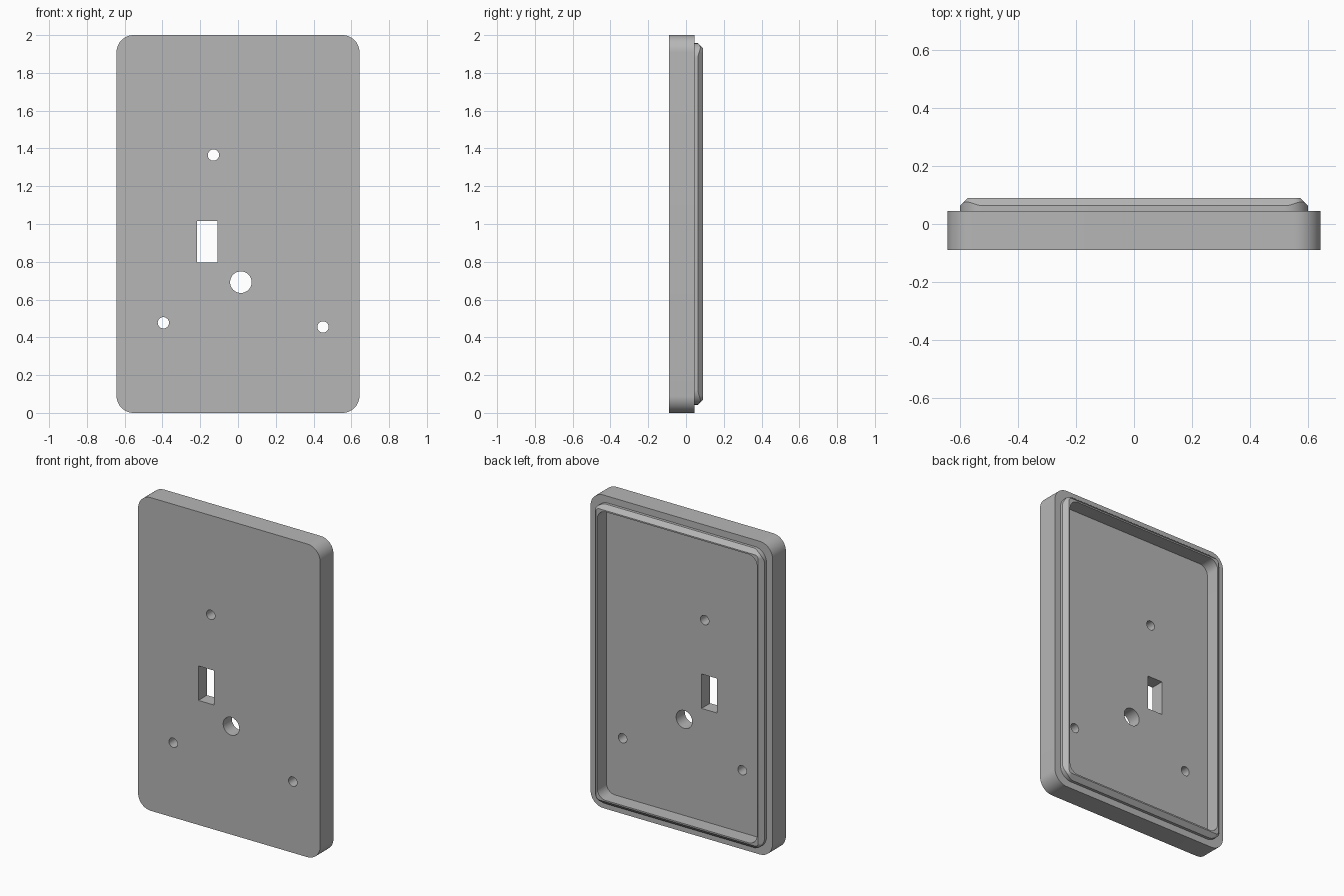
import bpy, bmesh, math

if "Cube" in bpy.data.objects:
    bpy.data.objects.remove(bpy.data.objects["Cube"], do_unlink=True)

MID_Z = 1.0

grey = bpy.data.materials.new("plain grey")
grey.use_nodes = True
colour = (0.47, 0.47, 0.47, 1)
grey.diffuse_color = colour
grey.node_tree.nodes["Principled BSDF"].inputs["Base Color"].default_value = colour


def rounded_rect(half_x, half_z, radius, steps=12):
    """Rounded rectangle outline in x and z, centred on the plate."""
    points = []
    for corner, (sx, sz) in enumerate([(1, 1), (-1, 1), (-1, -1), (1, -1)]):
        for i in range(steps + 1):
            a = math.pi / 2 * (corner + i / steps)
            points.append((sx * (half_x - radius) + radius * math.cos(a),
                           MID_Z + sz * (half_z - radius) + radius * math.sin(a)))
    return points


def circle(x, z, radius, steps=32):
    return [(x + radius * math.cos(math.tau * i / steps),
             z + radius * math.sin(math.tau * i / steps)) for i in range(steps)]


def loft(name, sections):
    """Closed solid through matching outlines, each given as (y, points)."""
    bm = bmesh.new()
    rings = [[bm.verts.new((x, y, z)) for x, z in pts] for y, pts in sections]
    for a, b in zip(rings, rings[1:]):
        for i in range(len(a)):
            j = (i + 1) % len(a)
            bm.faces.new((a[i], a[j], b[j], b[i]))
    bm.faces.new(rings[0])
    bm.faces.new(rings[-1])
    bmesh.ops.recalc_face_normals(bm, faces=bm.faces)
    mesh = bpy.data.meshes.new(name)
    bm.to_mesh(mesh)
    bm.free()
    mesh.materials.append(grey)
    obj = bpy.data.objects.new(name, mesh)
    bpy.context.collection.objects.link(obj)
    return obj


def combine(target, tool, operation):
    """Apply a boolean and discard the tool."""
    tool.hide_render = True
    mod = target.modifiers.new(operation.title(), "BOOLEAN")
    mod.operation, mod.object, mod.solver = operation, tool, "EXACT"
    bpy.context.view_layer.objects.active = target
    bpy.ops.object.modifier_apply(modifier=mod.name)
    bpy.data.objects.remove(tool, do_unlink=True)


def prism(name, outline, front=-0.2, back=0.2):
    return loft(name, [(front, outline), (back, outline)])


# Main plate
plate = prism("cover_plate", rounded_rect(0.643, 1.0, 0.09), -0.09, 0.045)

# Raised rim on the back, with a chamfer that runs into the rounder corners
rim = prism("rim", rounded_rect(0.6, 0.957, 0.08), 0.0, 0.12)
taper = loft("rim_chamfer", [(-0.02, rounded_rect(0.6003, 0.9573, 0.05)),
                             (0.063, rounded_rect(0.6003, 0.9573, 0.05)),
                             (0.09, rounded_rect(0.573, 0.93, 0.023))])
combine(rim, taper, "INTERSECT")
combine(plate, rim, "UNION")

# Recess in the back
combine(plate, prism("recess", rounded_rect(0.564, 0.921, 0.06), -0.003), "DIFFERENCE")

# Screw holes and the larger round hole
for x, z, radius in [(-0.13, 1.365, 0.03), (-0.395, 0.477, 0.03),
                     (0.45, 0.455, 0.03), (0.015, 0.692, 0.057)]:
    combine(plate, prism("hole", circle(x, z, radius)), "DIFFERENCE")

# Rectangular switch slot
slot = [(-0.217, 0.795), (-0.108, 0.795), (-0.108, 1.015), (-0.217, 1.015)]
combine(plate, prism("slot", slot), "DIFFERENCE")

# Smooth rounded corners, sharp edges elsewhere
bpy.ops.object.select_all(action="DESELECT")
plate.select_set(True)
bpy.context.view_layer.objects.active = plate
bpy.ops.object.shade_smooth_by_angle(angle=math.radians(25))
